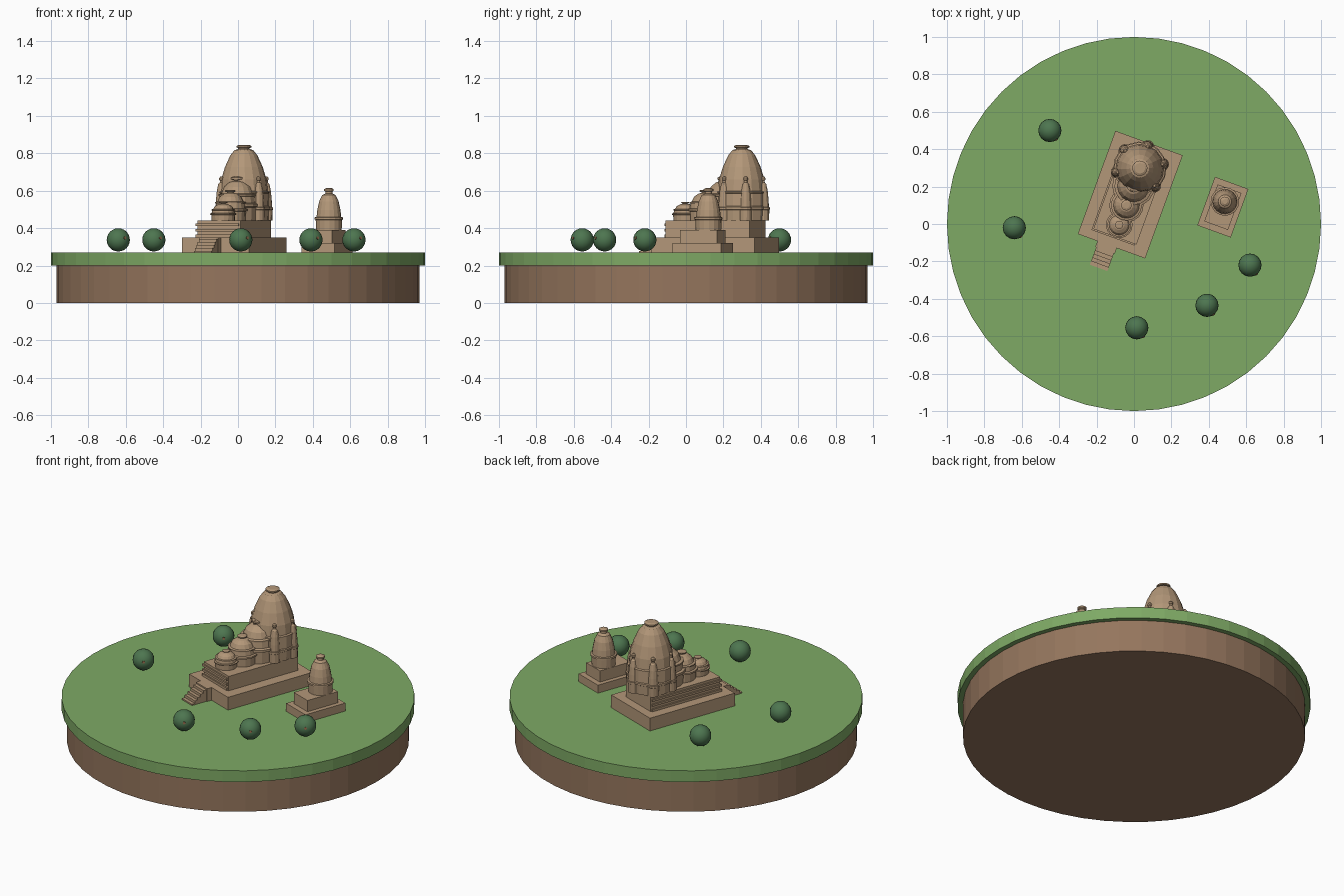
import bpy, bmesh, math
from mathutils import Matrix, Vector

cube = bpy.data.objects.get("Cube")
if cube:
    bpy.data.objects.remove(cube, do_unlink=True)


def material(name, rgb):
    m = bpy.data.materials.new(name)
    m.use_nodes = True
    m.diffuse_color = (*rgb, 1)
    m.node_tree.nodes["Principled BSDF"].inputs["Base Color"].default_value = (*rgb, 1)
    return m


GRASS = material("grass_green", (0.21, 0.40, 0.13))
EARTH = material("earth_brown", (0.30, 0.18, 0.11))
STONE = material("sandstone", (0.45, 0.31, 0.19))
LEAF = material("leaf_green", (0.075, 0.18, 0.08))
TRUNK = material("trunk_brown", (0.25, 0.12, 0.06))

TURN = math.radians(-20)
TEMPLE = Matrix.Translation((-0.02, 0.157, 0)) @ Matrix.Rotation(TURN, 4, "Z")
SHRINE = Matrix.Translation((0.475, 0.09, 0)) @ Matrix.Rotation(TURN, 4, "Z")


def finish(name, bm, mat, frame=Matrix(), smooth=None):
    bmesh.ops.recalc_face_normals(bm, faces=bm.faces[:])
    mesh = bpy.data.meshes.new(name)
    bm.to_mesh(mesh)
    bm.free()
    mesh.materials.append(mat)
    obj = bpy.data.objects.new(name, mesh)
    obj.matrix_world = frame
    bpy.context.collection.objects.link(obj)
    if smooth:
        bpy.ops.object.select_all(action="DESELECT")
        obj.select_set(True)
        bpy.context.view_layer.objects.active = obj
        bpy.ops.object.shade_smooth_by_angle(angle=math.radians(smooth))
    return obj


def box(name, frame, u, v, width, length, low, high):
    bm = bmesh.new()
    place = Matrix.Translation((u, v, (low + high) / 2)) @ Matrix.Diagonal((width, length, high - low, 1))
    bmesh.ops.create_cube(bm, size=1, matrix=place)
    return finish(name, bm, STONE, frame)


def lathe(name, profile, mat, sides, frame=Matrix(), u=0, v=0, radius=1, low=0, height=1):
    """Turn a closed solid from (radius, height) pairs."""
    bm = bmesh.new()
    rings = []
    for r, z in profile:
        rings.append([bm.verts.new((u + r * radius * math.cos(math.tau * i / sides),
                                    v + r * radius * math.sin(math.tau * i / sides),
                                    low + z * height)) for i in range(sides)])
    for a, b in zip(rings, rings[1:]):
        for i in range(sides):
            j = (i + 1) % sides
            bm.faces.new((a[i], a[j], b[j], b[i]))
    bm.faces.new(rings[0][::-1])
    bm.faces.new(rings[-1])
    return finish(name, bm, mat, frame)


# Round base
lathe("earth_base", [(0.97, 0), (0.97, 0.2)], EARTH, 48)
lathe("grass_top", [(1, 0.2), (1, 0.27)], GRASS, 48)

# Temple terraces with moulding courses on the entrance corner
box("temple_platform", TEMPLE, 0, 0, 0.383, 0.587, 0.27, 0.35)
box("temple_plinth", TEMPLE, 0, 0, 0.245, 0.48, 0.35, 0.44)
for low, high in ((0.35, 0.365), (0.382, 0.395), (0.412, 0.425)):
    box("plinth_moulding", TEMPLE, -0.008, -0.008, 0.245, 0.48, low, high)

# Entrance landing and stairs
box("stair_landing", TEMPLE, -0.025, -0.305, 0.11, 0.04, 0.27, 0.35)
STEPS = 5
for i in range(STEPS):
    top = 0.35 - 0.08 * (i + 0.5) / STEPS
    box("stair_step", TEMPLE, -0.025, -0.335 - 0.02 * i, 0.1, 0.022, 0.27, top)

# Curved spires and ringed hall domes
SPIRE = [(0.95, 0), (0.97, 0.14), (1.02, 0.15), (1.02, 0.18), (0.98, 0.19),
         (0.96, 0.36), (0.99, 0.365), (0.99, 0.38), (0.92, 0.39), (0.87, 0.54),
         (0.72, 0.71), (0.52, 0.86), (0.36, 0.93), (0.22, 0.945), (0.22, 0.96),
         (0.29, 0.965), (0.29, 0.985), (0.2, 1)]
SMALL_SPIRE = [(0.95, 0), (0.98, 0.24), (1.06, 0.25), (1.06, 0.3), (0.92, 0.31),
               (0.86, 0.48), (0.72, 0.68), (0.5, 0.83), (0.25, 0.87), (0.25, 0.91),
               (0.36, 0.93), (0.36, 0.97), (0.18, 1)]
DOME = [(0.95, 0), (0.97, 0.3), (1.08, 0.32), (1.08, 0.38), (0.94, 0.4),
        (0.9, 0.55), (0.97, 0.56), (0.97, 0.6), (0.82, 0.62), (0.68, 0.77),
        (0.42, 0.87), (0.2, 0.9), (0.2, 0.92), (0.33, 0.94), (0.33, 0.98), (0.2, 1)]

MAIN_V = 0.15
lathe("main_spire", SPIRE, STONE, 16, TEMPLE, 0, MAIN_V, 0.14, 0.44, 0.405)
for k in range(6):
    a = math.radians(30 + 60 * k)
    lathe("side_spire", SMALL_SPIRE, STONE, 12, TEMPLE, 0.122 * math.cos(a),
          MAIN_V + 0.122 * math.sin(a), 0.034, 0.44, 0.235)
for v, radius, height in ((0.05, 0.105, 0.235), (-0.06, 0.085, 0.165), (-0.172, 0.066, 0.1)):
    lathe("hall_dome", DOME, STONE, 16, TEMPLE, 0, v, radius, 0.44, height)

# Small shrine
box("shrine_platform", SHRINE, 0, 0, 0.19, 0.276, 0.27, 0.32)
box("shrine_plinth", SHRINE, 0, 0, 0.135, 0.21, 0.32, 0.39)
lathe("shrine_spire", SMALL_SPIRE, STONE, 16, SHRINE, 0, 0.032, 0.072, 0.39, 0.225)

# Round trees, each with a stub of trunk
STUB = Vector((0.58, -0.8, 0.17)).normalized() * 0.057
for x, y in ((-0.45, 0.5), (-0.64, -0.02), (0.62, -0.22), (0.39, -0.435), (0.015, -0.555)):
    spot = Vector((x, y, 0.337))
    bm = bmesh.new()
    bmesh.ops.create_uvsphere(bm, u_segments=16, v_segments=12, radius=0.062)
    finish("tree_crown", bm, LEAF, Matrix.Translation(spot), 30)
    bm = bmesh.new()
    bmesh.ops.create_cone(bm, cap_ends=True, segments=8, radius1=0.008, radius2=0.008, depth=0.014)
    tilt = STUB.to_track_quat("Z", "Y").to_matrix().to_4x4()
    finish("tree_trunk_stub", bm, TRUNK, Matrix.Translation(spot + STUB) @ tilt)
